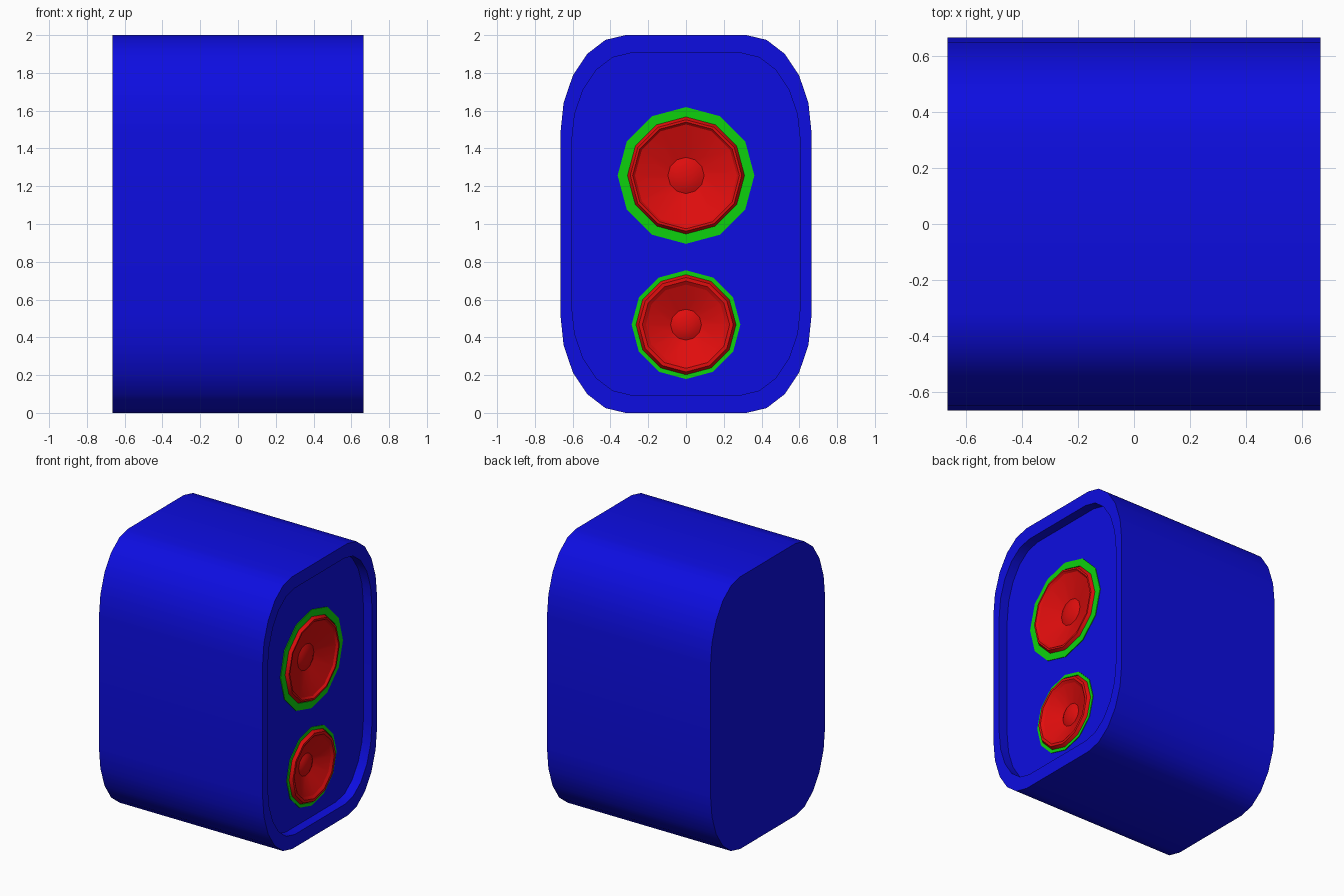
import bpy, bmesh
from math import sin, cos, pi, radians
from mathutils import Vector

cube = bpy.data.objects.get("Cube")
if cube:
    bpy.data.objects.remove(cube, do_unlink=True)

HALF = 0.665          # half the cabinet depth along x
PANEL = HALF - 0.07   # x of the recessed baffle


def material(name, colour):
    m = bpy.data.materials.new(name)
    m.use_nodes = True
    m.diffuse_color = colour
    m.node_tree.nodes["Principled BSDF"].inputs["Base Color"].default_value = colour
    return m


blue = material("cabinet blue", (0.004, 0.004, 0.75, 1))
green = material("ring green", (0.004, 0.64, 0.004, 1))
red = material("cone red", (0.75, 0.004, 0.004, 1))


def bridge(bm, a, b):
    """Join two equal loops with quads."""
    n = len(a)
    for i in range(n):
        j = (i + 1) % n
        bm.faces.new((a[j], a[i], b[i], b[j]))


def circle(bm, x, r, z):
    return [bm.verts.new((x, r * sin(k * pi / 6), z + r * cos(k * pi / 6)))
            for k in range(12)]


def finish(bm, name, mat):
    mesh = bpy.data.meshes.new(name)
    bm.normal_update()
    bm.to_mesh(mesh)
    bm.free()
    mesh.materials.append(mat)
    obj = bpy.data.objects.new(name, mesh)
    bpy.context.collection.objects.link(obj)
    bpy.ops.object.select_all(action="DESELECT")
    obj.select_set(True)
    bpy.context.view_layer.objects.active = obj
    bpy.ops.object.shade_smooth_by_angle(angle=radians(31))
    return obj


def lathe(name, mat, z, profile, close=False):
    """Spin (radius, height above the baffle) points about a speaker axis."""
    bm = bmesh.new()
    rings = [circle(bm, PANEL + h, r, z) for r, h in profile]
    for a, b in zip(rings, rings[1:]):
        bridge(bm, a, b)
    if close:
        bm.faces.new(rings[-1][::-1])
    return finish(bm, name, mat)


def cabinet_loop(bm, x, sy=1, sz=1):
    """Rounded outline with elliptical corners, five segments each."""
    verts = []
    for q, (dy, dz) in enumerate(((1, 1), (1, -1), (-1, -1), (-1, 1))):
        for i in range(6):
            t = radians(q * 90 + i * 18)
            y = dy * 0.32 + 0.345 * sin(t)
            z = dz * 0.48 + 0.52 * cos(t)
            verts.append(bm.verts.new((x, y * sy, 1 + z * sz)))
    return verts


# name, centre height, ring outer, ring inner, surround top, cone edge, cap radius
speakers = (
    ("upper", 1.257, 0.362, 0.31, 0.295, 0.27, 0.096),
    ("lower", 0.467, 0.288, 0.265, 0.25, 0.212, 0.082),
)

# Cabinet shell: back, sides, rim, recess wall, baffle with two openings
bm = bmesh.new()
loops = [cabinet_loop(bm, -HALF), cabinet_loop(bm, HALF),
         cabinet_loop(bm, HALF, 0.91, 0.905), cabinet_loop(bm, PANEL, 0.91, 0.905)]
for a, b in zip(loops, loops[1:]):
    bridge(bm, a, b)
bm.faces.new(loops[0])
edges = [bm.edges.get((a, b)) for a, b in zip(loops[3], loops[3][1:] + loops[3][:1])]
for _, z, _, r, *_ in speakers:
    hole = circle(bm, PANEL, r, z)
    edges += [bm.edges.new((a, b)) for a, b in zip(hole, hole[1:] + hole[:1])]
fill = bmesh.ops.triangle_fill(bm, use_beauty=True, edges=edges, normal=Vector((1, 0, 0)))
for f in fill["geom"]:
    if isinstance(f, bmesh.types.BMFace):
        f.normal_update()
        if f.normal.x < 0:
            f.normal_flip()
finish(bm, "cabinet", blue)

# Speakers: trim ring, raised surround, sunken cone and domed dust cap
for name, z, outer, inner, top, edge, cap in speakers:
    lathe(name + "_trim_ring", green, z,
          [(outer, 0), (outer, 0.005), (inner, 0.005), (inner, -0.01)])
    lathe(name + "_surround", red, z,
          [(inner, 0), (top, 0.026), ((top + edge) / 2, 0.026), (edge, 0.012)])
    lathe(name + "_cone", red, z, [(edge, 0.012), (cap, -0.045)])
    lathe(name + "_dust_cap", red, z,
          [(cap, -0.045), (cap * 0.75, -0.034), (cap * 0.4, -0.027), (cap * 0.1, -0.025)],
          close=True)
